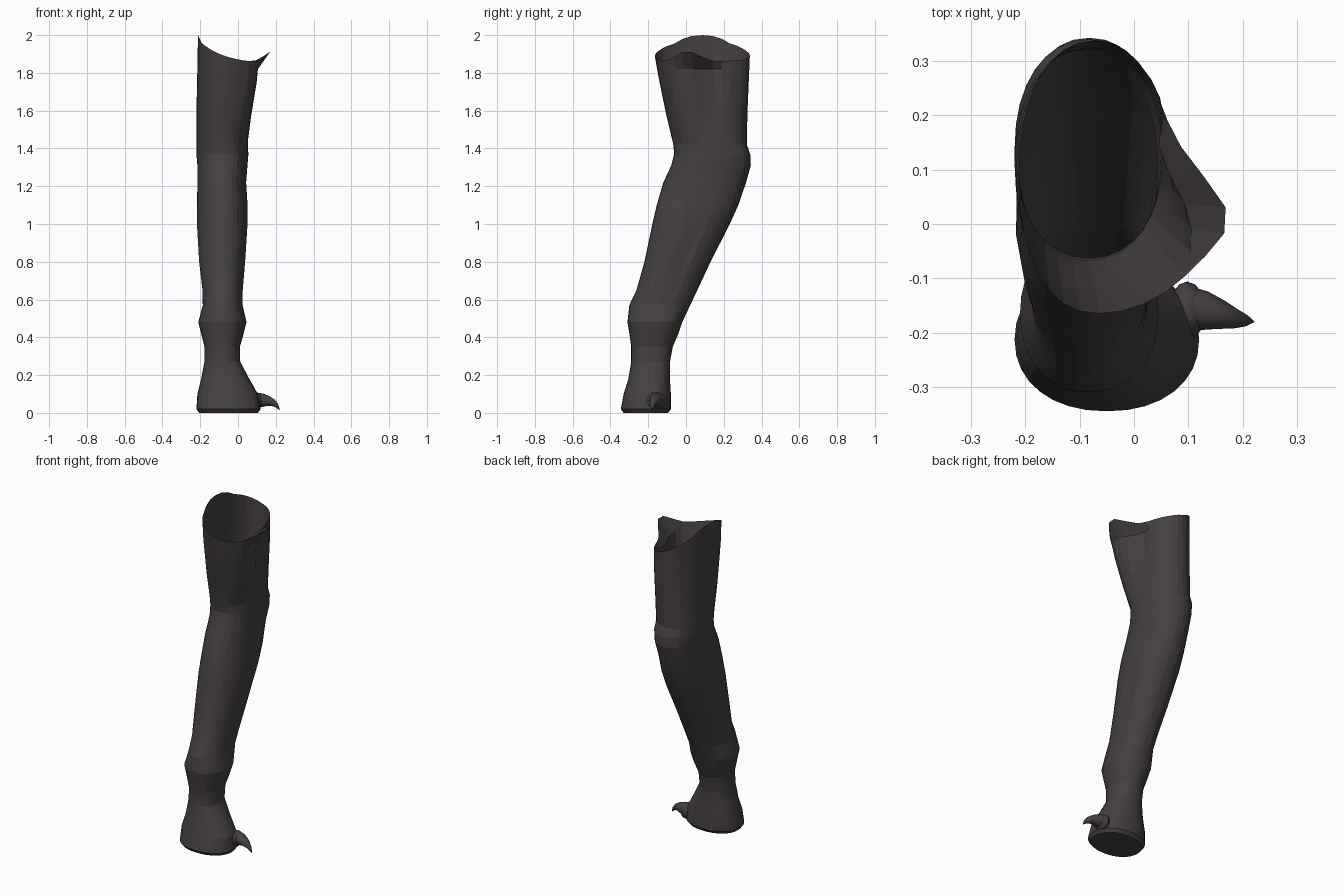
import bpy, bmesh, math
from mathutils import Vector

if "Cube" in bpy.data.objects:
    bpy.data.objects.remove(bpy.data.objects["Cube"])

def material(name, rgb):
    m = bpy.data.materials.new(name)
    m.diffuse_color = (*rgb, 1)
    m.use_nodes = True
    m.node_tree.nodes["Principled BSDF"].inputs["Base Color"].default_value = m.diffuse_color
    return m

HIDE = material("dark grey brown hide", (0.060, 0.052, 0.050))

def make_object(name, bm, mat, angle=None):
    bmesh.ops.recalc_face_normals(bm, faces=bm.faces)
    me = bpy.data.meshes.new(name)
    bm.to_mesh(me)
    bm.free()
    me.materials.append(mat)
    ob = bpy.data.objects.new(name, me)
    bpy.context.collection.objects.link(ob)
    if angle:
        bpy.context.view_layer.objects.active = ob
        ob.select_set(True)
        bpy.ops.object.shade_smooth_by_angle(angle=math.radians(angle))
        ob.select_set(False)
    return ob

def loft(bm, rings):
    vs = [[bm.verts.new(p) for p in r] for r in rings]
    n = len(vs[0])
    for a, b in zip(vs, vs[1:]):
        for i in range(n):
            j = (i + 1) % n
            bm.faces.new((a[i], a[j], b[j], b[i]))
    return vs

def gauss(a, centre, width):
    d = (a - centre + 180) % 360 - 180
    return math.exp(-(d / width) ** 2)

def lerp_table(t, x):
    for (x0, y0), (x1, y1) in zip(t, t[1:]):
        if x <= x1:
            return y0 + (y1 - y0) * (x - x0) / (x1 - x0)
    return t[-1][1]

# Leg sections: z, left x, right x, front y, back y
SECTIONS = [
    (0.00, -0.205, 0.105, -0.33, -0.095), (0.02, -0.22, 0.12, -0.345, -0.08),
    (0.10, -0.215, 0.105, -0.33, -0.08), (0.18, -0.195, 0.06, -0.305, -0.085),
    (0.27, -0.178, 0.012, -0.29, -0.085), (0.35, -0.178, 0.01, -0.29, -0.07),
    (0.42, -0.195, 0.03, -0.30, -0.04), (0.48, -0.21, 0.045, -0.31, -0.02),
    (0.57, -0.187, 0.025, -0.30, 0.022), (0.65, -0.19, 0.027, -0.262, 0.06),
    (0.80, -0.208, 0.04, -0.22, 0.13), (1.00, -0.22, 0.053, -0.178, 0.232),
    (1.10, -0.218, 0.052, -0.155, 0.277), (1.22, -0.215, 0.043, -0.12, 0.318),
    (1.31, -0.215, 0.05, -0.078, 0.343), (1.37, -0.22, 0.055, -0.063, 0.34),
    (1.42, -0.22, 0.052, -0.067, 0.322), (1.58, -0.22, 0.062, -0.105, 0.325),
    (1.75, -0.217, 0.07, -0.14, 0.332), (1.82, -0.215, 0.068, -0.153, 0.335),
]
RIM = [(-0.23, 2.0), (-0.212, 2.0), (-0.19, 1.955), (-0.14, 1.92), (-0.08, 1.892),
       (0, 1.87), (0.08, 1.86), (0.12, 1.878), (0.165, 1.91)]
SEG = 32

def section(z, x0, x1, y0, y1, rim=False):
    pts = []
    lobe = max(0, min(1, (z - 1.42) / 0.40))
    groove = 0.016 * max(0, 1 - abs(z - 0.85) / 0.3)
    for i in range(SEG):
        a = 360 * i / SEG
        c, s = math.cos(math.radians(a)), math.sin(math.radians(a))
        k = 0.92                                   # slightly boxy oval
        c, s = math.copysign(abs(c) ** k, c), math.copysign(abs(s) ** k, s)
        x = (x0 + x1) / 2 + (x1 - x0) / 2 * c
        y = (y0 + y1) / 2 + (y1 - y0) / 2 * s
        # front right thigh lobe, the crease behind it, and calf grooves
        x += 0.06 * lobe * gauss(a, -40, 36) - 0.03 * lobe * gauss(a, 8, 13) * (not rim)
        x += groove * (gauss(a, 172, 9) - gauss(a, 8, 9))
        if rim:
            x += 0.075 * gauss(a, -14, 20)         # flared flap
            z = lerp_table(RIM, x)
        pts.append((x, y, z))
    return pts

# Leg: open tube with a closed sole
bm = bmesh.new()
rings = [section(*s) for s in SECTIONS]
rings.append(section(1.86, -0.212, 0.066, -0.165, 0.338, rim=True))
vs = loft(bm, rings)
bm.faces.new(vs[0])
make_object("leg", bm, HIDE, 12)

# Toe knob at the claw root
bm = bmesh.new()
bmesh.ops.create_uvsphere(bm, u_segments=14, v_segments=8, radius=1)
for v in bm.verts:
    v.co = Vector((0.098 + 0.034 * v.co.x, -0.16 + 0.054 * v.co.y, 0.062 + 0.047 * v.co.z))
make_object("toe", bm, HIDE, 30)

# Claw: tapering curved horn, (x, y, z, radius)
PATH = [(0.10, -0.155, 0.066, 0.040), (0.13, -0.160, 0.067, 0.036),
        (0.16, -0.167, 0.063, 0.027), (0.185, -0.174, 0.054, 0.019),
        (0.205, -0.178, 0.038, 0.011), (0.221, -0.180, 0.015, 0.001)]
bm = bmesh.new()
rings = []
for i, p in enumerate(PATH):
    a, b = PATH[max(i - 1, 0)], PATH[min(i + 1, len(PATH) - 1)]
    t = Vector((b[0] - a[0], b[1] - a[1], b[2] - a[2])).normalized()
    u = t.cross(Vector((0, 1, 0))).normalized()
    w = u.cross(t)
    rings.append([Vector(p[:3]) + p[3] * (u * math.cos(q) + w * math.sin(q))
                  for q in (math.tau * k / 12 for k in range(12))])
vs = loft(bm, rings)
bm.faces.new(vs[0])
bm.faces.new(vs[-1])
make_object("claw", bm, HIDE, 30)
